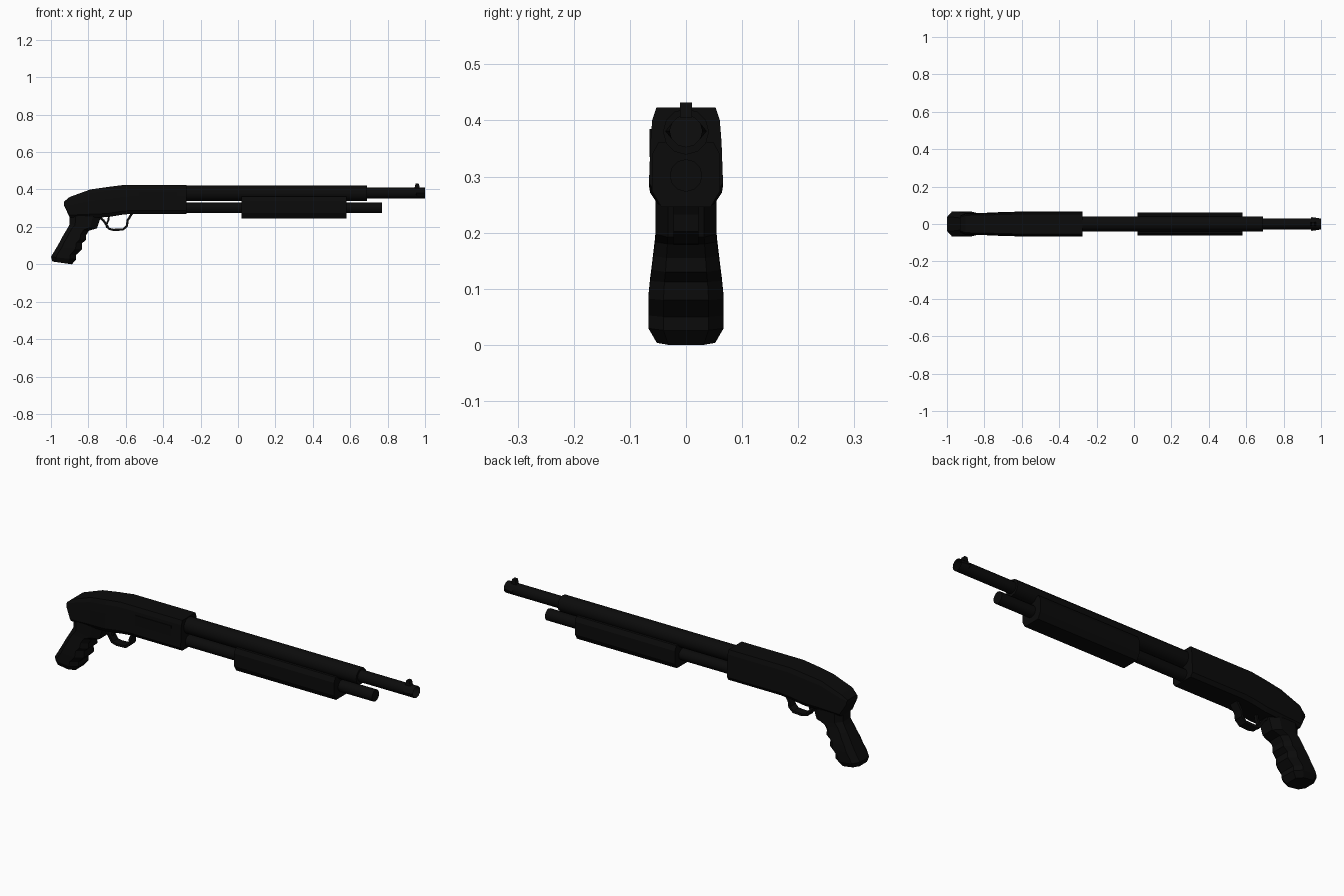
import bpy
import bmesh
import math
from mathutils import Vector

cube = bpy.data.objects.get("Cube")
if cube:
    bpy.data.objects.remove(cube, do_unlink=True)

black = bpy.data.materials.new("matte black")
black.use_nodes = True
COLOUR = (0.0033, 0.0033, 0.0033, 1)
black.diffuse_color = COLOUR
bsdf = black.node_tree.nodes["Principled BSDF"]
bsdf.inputs["Base Color"].default_value = COLOUR
bsdf.inputs["Roughness"].default_value = 0.8


def finish(name, bm, smooth=False):
    bmesh.ops.recalc_face_normals(bm, faces=bm.faces)
    mesh = bpy.data.meshes.new(name)
    bm.to_mesh(mesh)
    bm.free()
    mesh.materials.append(black)
    obj = bpy.data.objects.new(name, mesh)
    bpy.context.collection.objects.link(obj)
    if smooth:
        bpy.ops.object.select_all(action="DESELECT")
        obj.select_set(True)
        bpy.context.view_layer.objects.active = obj
        bpy.ops.object.shade_smooth_by_angle(angle=math.radians(35))
    return obj


def loft(name, stations, section):
    """Skin symmetric rings. Station: low point, high point (x, z), half width.
    Section: (fraction from low to high, fraction of half width)."""
    bm = bmesh.new()
    rings = []
    for low, high, half in stations:
        a, b = Vector(low), Vector(high)
        side = [(a.lerp(b, t), w * half) for t, w in section]
        ring = [(p.x, w, p.y) for p, w in side]
        ring += [(p.x, -w, p.y) for p, w in reversed(side)]
        rings.append([bm.verts.new(co) for co in ring])
    n = len(rings[0])
    for r, s in zip(rings, rings[1:]):
        for i in range(n):
            j = (i + 1) % n
            bm.faces.new((r[i], r[j], s[j], s[i]))
    bm.faces.new(rings[0])
    bm.faces.new(rings[-1])
    return finish(name, bm)


def tube(name, x0, x1, z, radius, bore=0):
    """Cylinder along x, with an optional recessed bore at the front end."""
    bm = bmesh.new()
    bmesh.ops.create_cone(bm, cap_ends=True, segments=12,
                          radius1=radius, radius2=radius, depth=x1 - x0)
    for v in bm.verts:
        v.co = Vector((v.co.z + (x0 + x1) / 2, v.co.y, v.co.x + z))
    if bore:
        cap = max(bm.faces, key=lambda f: f.calc_center_median().x)
        bmesh.ops.inset_region(bm, faces=[cap], thickness=radius - bore)
        for v in cap.verts:
            v.co.x -= 0.05
    return finish(name, bm, smooth=True)


def extrude_profile(name, points, half, y=0):
    """Extrude an (x, z) outline across y."""
    bm = bmesh.new()
    face = bm.faces.new([bm.verts.new((x, y - half, z)) for x, z in points])
    new = bmesh.ops.extrude_face_region(bm, geom=[face])["geom"]
    for v in new:
        if isinstance(v, bmesh.types.BMVert):
            v.co.y += 2 * half
    return finish(name, bm)


def strip(name, path, thick, half):
    """Bent flat bar following an open (x, z) path."""
    pts = [Vector(p) for p in path]
    outer, inner = [], []
    for i, p in enumerate(pts):
        d = (pts[min(i + 1, len(pts) - 1)] - pts[max(i - 1, 0)]).normalized()
        normal = Vector((-d.y, d.x)) * thick / 2
        outer.append(p - normal)
        inner.append(p + normal)
    return extrude_profile(name, outer + inner[::-1], half)


# Receiver, sloping down to the rounded heel
receiver_section = [(0, 0.8), (0.12, 1), (0.6, 0.96), (0.86, 0.91), (1, 0.8)]
receiver = [(-0.275, 0.27, 0.423, 0.066), (-0.57, 0.27, 0.423, 0.066),
            (-0.62, 0.265, 0.423, 0.066), (-0.70, 0.252, 0.413, 0.064),
            (-0.79, 0.25, 0.40, 0.06), (-0.90, 0.25, 0.36, 0.058),
            (-0.93, 0.315, 0.335, 0.045)]
loft("receiver", [((x, lo), (x, hi), w) for x, lo, hi, w in receiver],
     receiver_section)
extrude_profile("ejection_port", [(-0.53, 0.335), (-0.33, 0.335),
                                  (-0.33, 0.385), (-0.53, 0.385)], 0.003, -0.062)

# Pistol grip with finger steps along its front edge
grip_section = [(0, 0.55), (0.2, 1), (0.75, 1), (1, 0.6)]
grip = [((-0.90, 0.27), (-0.735, 0.25), 0.054),
        ((-0.90, 0.215), (-0.754, 0.192), 0.054),
        ((-0.91, 0.195), (-0.797, 0.180), 0.055),
        ((-0.925, 0.17), (-0.813, 0.155), 0.058),
        ((-0.94, 0.145), (-0.813, 0.130), 0.061),
        ((-0.953, 0.12), (-0.835, 0.112), 0.064),
        ((-0.97, 0.09), (-0.835, 0.080), 0.067),
        ((-0.988, 0.06), (-0.866, 0.050), 0.067),
        ((-1.0, 0.04), (-0.866, 0.026), 0.067),
        ((-0.992, 0.015), (-0.888, 0.0), 0.052)]
loft("pistol_grip", grip, grip_section)

# Trigger and guard
strip("trigger_guard", [(-0.745, 0.255), (-0.72, 0.235), (-0.69, 0.19),
                        (-0.665, 0.184), (-0.615, 0.186), (-0.594, 0.205),
                        (-0.59, 0.235), (-0.565, 0.275)], 0.012, 0.022)
strip("trigger", [(-0.69, 0.26), (-0.693, 0.235), (-0.705, 0.21),
                  (-0.70, 0.195)], 0.01, 0.008)

# Barrel, shroud and magazine tube
tube("barrel_shroud", -0.30, 0.69, 0.380, 0.041)
tube("barrel", 0.60, 1.0, 0.381, 0.029, bore=0.021)
tube("magazine_tube", -0.30, 0.77, 0.302, 0.029)
extrude_profile("front_sight", [(0.943, 0.405), (0.973, 0.405),
                                (0.966, 0.432), (0.950, 0.432)], 0.011)

# Sliding fore-end
forend_section = [(0, 0.72), (0.25, 1), (0.8, 1), (1, 0.8)]
loft("fore_end", [((x, 0.246), (x, 0.362), 0.061) for x in (0.02, 0.58)],
     forend_section)
